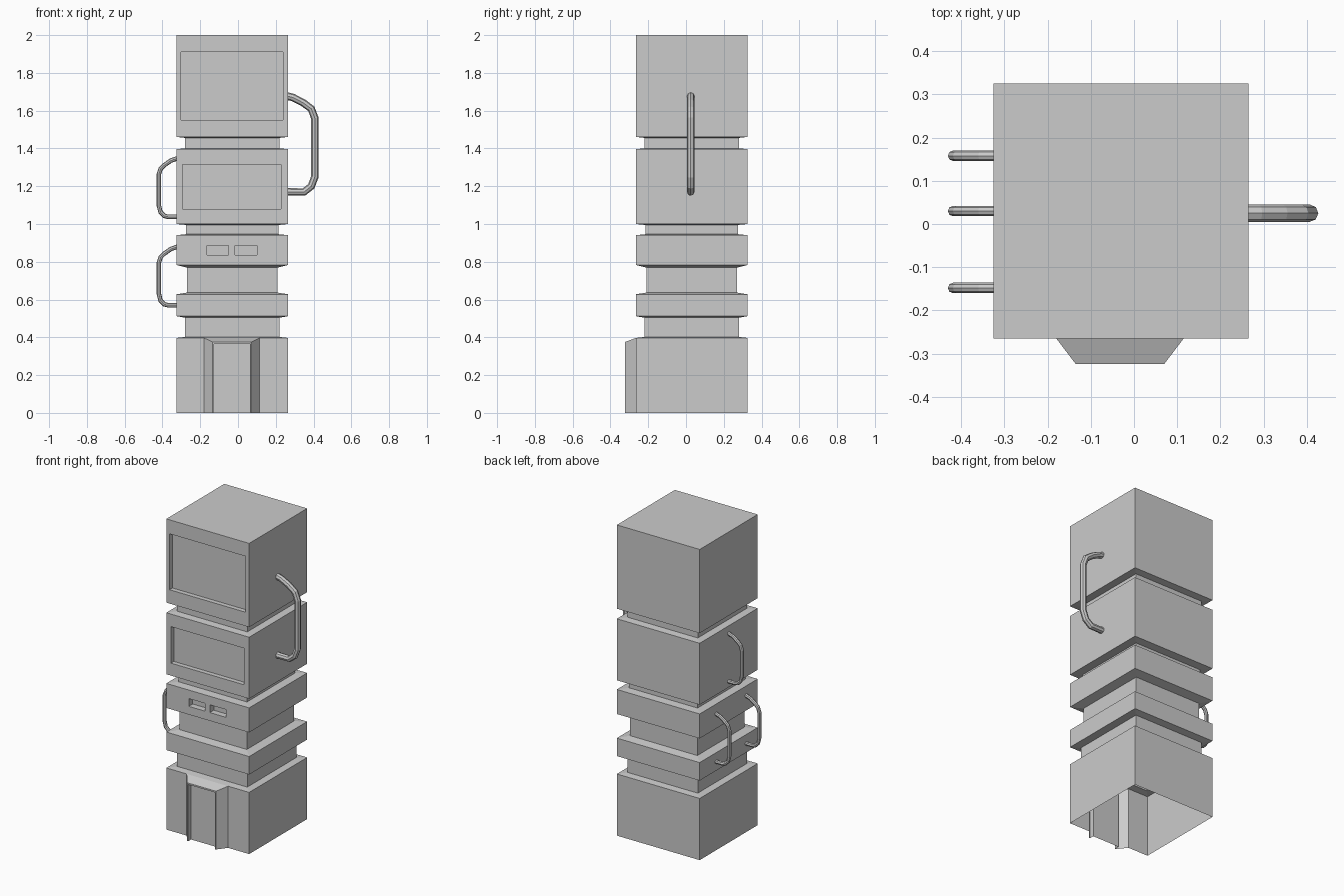
import bpy
import bmesh

if "Cube" in bpy.data.objects:
    bpy.data.objects.remove(bpy.data.objects["Cube"], do_unlink=True)

CX, CY, HALF = -0.03, 0.03, 0.295
LEFT, RIGHT, FRONT = CX - HALF, CX + HALF, CY - HALF

grey = bpy.data.materials.new("plain grey")
grey.use_nodes = True
COLOUR = (0.6, 0.6, 0.6, 1)
grey.diffuse_color = COLOUR
grey.node_tree.nodes["Principled BSDF"].inputs["Base Color"].default_value = COLOUR


def add_face(bm, *points):
    bm.faces.new([bm.verts.new(p) for p in points])


def finish(bm, name):
    bmesh.ops.remove_doubles(bm, verts=bm.verts, dist=0.0005)
    bmesh.ops.recalc_face_normals(bm, faces=bm.faces)
    mesh = bpy.data.meshes.new(name)
    bm.to_mesh(mesh)
    bm.free()
    mesh.materials.append(grey)
    obj = bpy.data.objects.new(name, mesh)
    bpy.context.collection.objects.link(obj)
    return obj


def recessed_wall(bm, z0, z1, spans, hz0, hz1, depth):
    """Front wall of a block with a row of rectangular recesses."""
    xs = [LEFT] + [x for s in spans for x in s] + [RIGHT]
    zs = [z0, hz0, hz1, z1]
    for i, (a, b) in enumerate(zip(xs, xs[1:])):
        for j, (c, d) in enumerate(zip(zs, zs[1:])):
            rim = [(a, c), (b, c), (b, d), (a, d)]
            hole = j == 1 and i % 2 == 1
            y = FRONT + depth if hole else FRONT
            add_face(bm, *[(x, y, z) for x, z in rim])
            if hole:
                for p, q in zip(rim, rim[1:] + rim[:1]):
                    add_face(bm, (p[0], FRONT, p[1]), (q[0], FRONT, q[1]),
                             (q[0], y, q[1]), (p[0], y, p[1]))


def door_wall(bm, top):
    """Front wall of the base with a bevelled, recessed door bump."""
    out, back = -0.324, -0.294
    half = [(LEFT, FRONT, top), (-0.18, FRONT, top), (-0.135, out, top - 0.022),
            (-0.128, out, top - 0.032), (-0.128, back, top - 0.032)]
    mid = -0.0325
    path = half + [(2 * mid - x, y, z) for x, y, z in reversed(half)]
    path[-1] = (RIGHT, FRONT, top)
    for p, q in zip(path, path[1:]):
        add_face(bm, (p[0], p[1], 0), (q[0], q[1], 0), q, p)
    # sloped top, thin lintel and recess ceiling
    for i in (1, 2, 3):
        add_face(bm, path[i], path[i + 1], path[-2 - i], path[-1 - i])


# Body: square rings stacked up, open underneath
profile = [(0, HALF), (0.397, HALF), (0.402, 0.25), (0.504, 0.25),
           (0.512, HALF), (0.628, HALF), (0.637, 0.239), (0.769, 0.239),
           (0.783, HALF), (0.941, HALF), (0.946, 0.244), (0.995, 0.244),
           (1.0, HALF), (1.396, HALF), (1.401, 0.25), (1.456, 0.25),
           (1.461, HALF), (2.0, HALF)]
BASE, SLOTS, LOWER, UPPER = 0, 8, 12, 16


def ring(z, h):
    return [(CX - h, CY - h, z), (CX + h, CY - h, z),
            (CX + h, CY + h, z), (CX - h, CY + h, z)]


bm = bmesh.new()
for level, (low, high) in enumerate(zip(profile, profile[1:])):
    a, b = ring(*low), ring(*high)
    for side in range(4):
        if side == 0 and level in (BASE, SLOTS, LOWER, UPPER):
            continue
        n = (side + 1) % 4
        add_face(bm, a[side], a[n], b[n], b[side])
add_face(bm, *ring(*profile[-1]))

# Front details: door, two slots, two screens
door_wall(bm, profile[1][0])
recessed_wall(bm, 0.783, 0.941, [(-0.165, -0.05), (-0.015, 0.1)], 0.836, 0.886, 0.04)
recessed_wall(bm, 1.0, 1.396, [(-0.293, 0.227)], 1.08, 1.315, 0.03)
recessed_wall(bm, 1.461, 2.0, [(-0.303, 0.239)], 1.55, 1.91, 0.03)
finish(bm, "tower_body")


def handle(name, y, points, radius):
    curve = bpy.data.curves.new(name, "CURVE")
    curve.dimensions = "3D"
    curve.bevel_depth = radius
    curve.bevel_resolution = 2
    spline = curve.splines.new("POLY")
    spline.points.add(len(points) - 1)
    for p, (x, z) in zip(spline.points, points):
        p.co = (x, y, z, 1)
    spline.use_smooth = False
    curve.materials.append(grey)
    obj = bpy.data.objects.new(name, curve)
    bpy.context.collection.objects.link(obj)


# Large handle on the left side
handle("large_handle", 0.025,
       [(0.26, 1.677), (0.29, 1.67), (0.345, 1.642), (0.388, 1.61), (0.407, 1.56),
        (0.407, 1.25), (0.388, 1.2), (0.35, 1.17), (0.26, 1.17)], 0.02)

# Small handles on the right side
shape = [(-0.32, 0.31), (-0.355, 0.298), (-0.392, 0.272), (-0.409, 0.255), (-0.419, 0.225),
         (-0.419, 0.06), (-0.41, 0.025), (-0.39, 0.005), (-0.37, 0), (-0.32, 0)]
for name, y, z in (("upper_small_handle", 0.03, 1.038),
                   ("rear_small_handle", 0.158, 0.57),
                   ("front_small_handle", -0.148, 0.57)):
    handle(name, y, [(x, h + z) for x, h in shape], 0.012)
